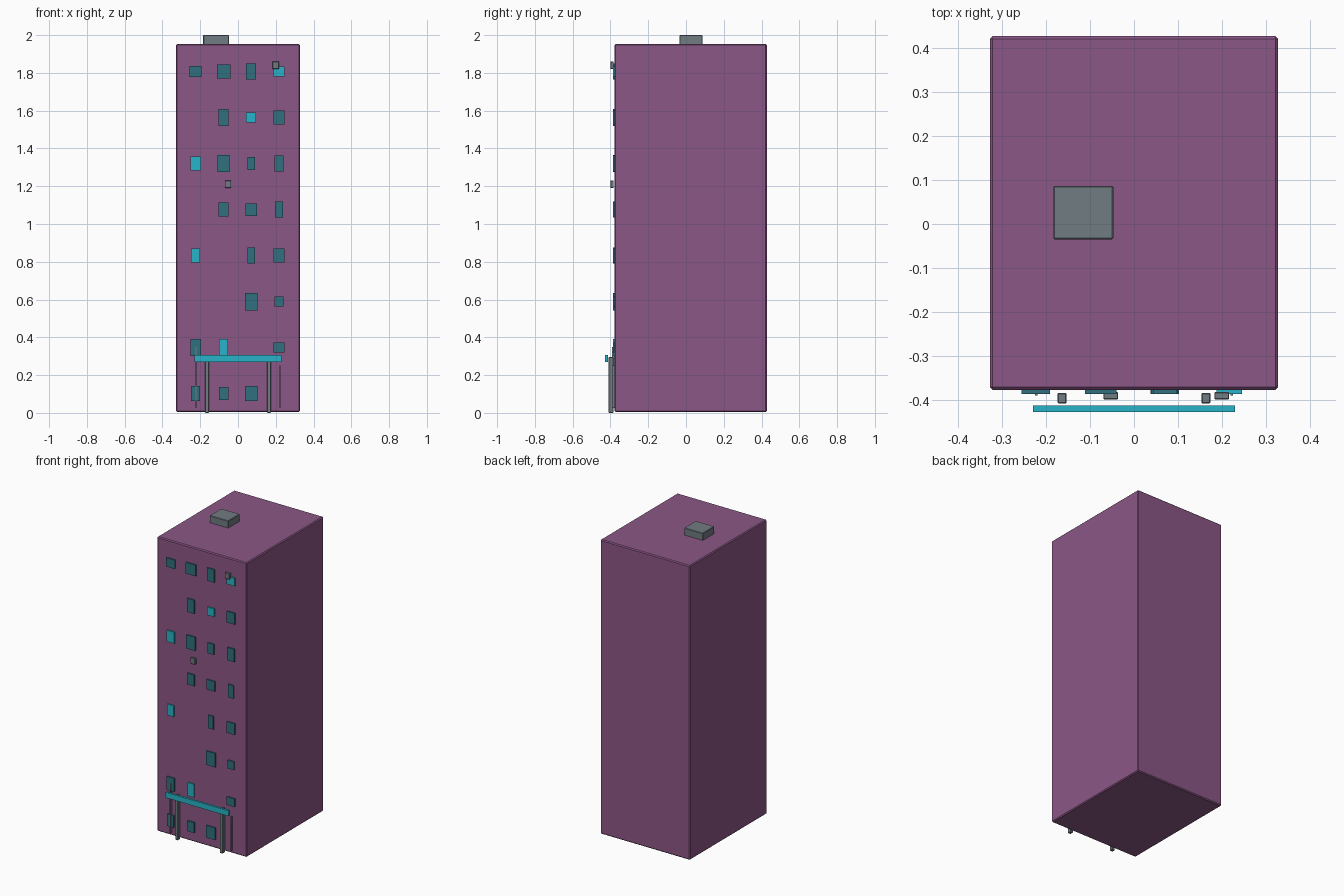
import bpy
from mathutils import Vector

cube = bpy.data.objects.get("Cube")
if cube:
    bpy.data.objects.remove(cube, do_unlink=True)


def material(name, rgb):
    m = bpy.data.materials.new(name)
    m.use_nodes = True
    m.diffuse_color = (*rgb, 1)
    m.node_tree.nodes["Principled BSDF"].inputs["Base Color"].default_value = (*rgb, 1)
    return m


PLUM = material("plum wall", (0.26, 0.095, 0.238))
GREY = material("metal grey", (0.165, 0.2, 0.225))
TEAL = material("dark glass", (0.03, 0.16, 0.21))
CYAN = material("lit cyan", (0.022, 0.456, 0.578))


def box(name, low, high, mat, bevel=0.0):
    """Box between two corners, with optional chamfered edges."""
    low, high = Vector(low), Vector(high)
    bpy.ops.mesh.primitive_cube_add(size=1, location=(low + high) / 2)
    ob = bpy.context.object
    ob.name = name
    ob.scale = high - low
    bpy.ops.object.transform_apply(location=False, rotation=False, scale=True)
    ob.data.materials.append(mat)
    if bevel:
        mod = ob.modifiers.new("chamfer", 'BEVEL')
        mod.width = bevel
        mod.segments = 1
    return ob


FRONT = -0.378

# Tower and roof unit
box("tower", (-0.328, FRONT, 0.005), (0.328, 0.428, 1.953), PLUM, 0.006)
box("roof_unit", (-0.184, -0.035, 1.95), (-0.047, 0.087, 2.0), GREY, 0.003)

# Windows: rows from the top down, each (column, width, height, lit)
columns = (-0.224, -0.076, 0.07, 0.217)
rows = [
    [(0, .064, .058, 0), (1, .072, .074, 0), (2, .053, .085, 0), (3, .058, .053, 1)],
    [(1, .053, .09, 0), (2, .053, .053, 1), (3, .058, .074, 0)],
    [(0, .055, .075, 1), (1, .064, .09, 0), (2, .042, .069, 0), (3, .05, .085, 0)],
    [(1, .053, .074, 0), (2, .06, .066, 0), (3, .04, .085, 0)],
    [(0, .047, .074, 1), (2, .039, .085, 0), (3, .058, .074, 0)],
    [(2, .064, .093, 0), (3, .047, .053, 0)],
    [(0, .055, .088, 0), (1, .047, .088, 1), (3, .058, .053, 0)],
    [(0, .048, .08, 0), (1, .05, .069, 0), (2, .064, .08, 0)],
]
for r, row in enumerate(rows):
    z = 1.807 - r * 0.2435
    for c, w, h, lit in row:
        x = columns[c]
        box(f"window_{r}_{c}", (x - w / 2, -0.387, z - h / 2),
            (x + w / 2, FRONT, z + h / 2), CYAN if lit else TEAL)

# Wall-mounted cooling units
for side, x, z in (("upper", 0.2, 1.84), ("lower", -0.053, 1.21)):
    box(f"{side}_cooling_unit", (x - .017, -0.4, z - .02),
        (x + .017, FRONT - 0.005, z + .02), GREY, 0.002)

# Entrance canopy, posts and thin wall pipes
box("canopy", (-0.23, -0.428, 0.27), (0.23, -0.414, 0.306), CYAN)
for side, s, top in (("left", 1, 0.25), ("right", -1, 0.35)):
    x = s * 0.164
    box(f"{side}_post", (x - .01, -0.409, 0), (x + .01, -0.385, 0.295), GREY, 0.002)
    x = s * 0.223
    box(f"{side}_pipe", (x - .003, -0.391, 0.025), (x + .003, FRONT, top), GREY)
